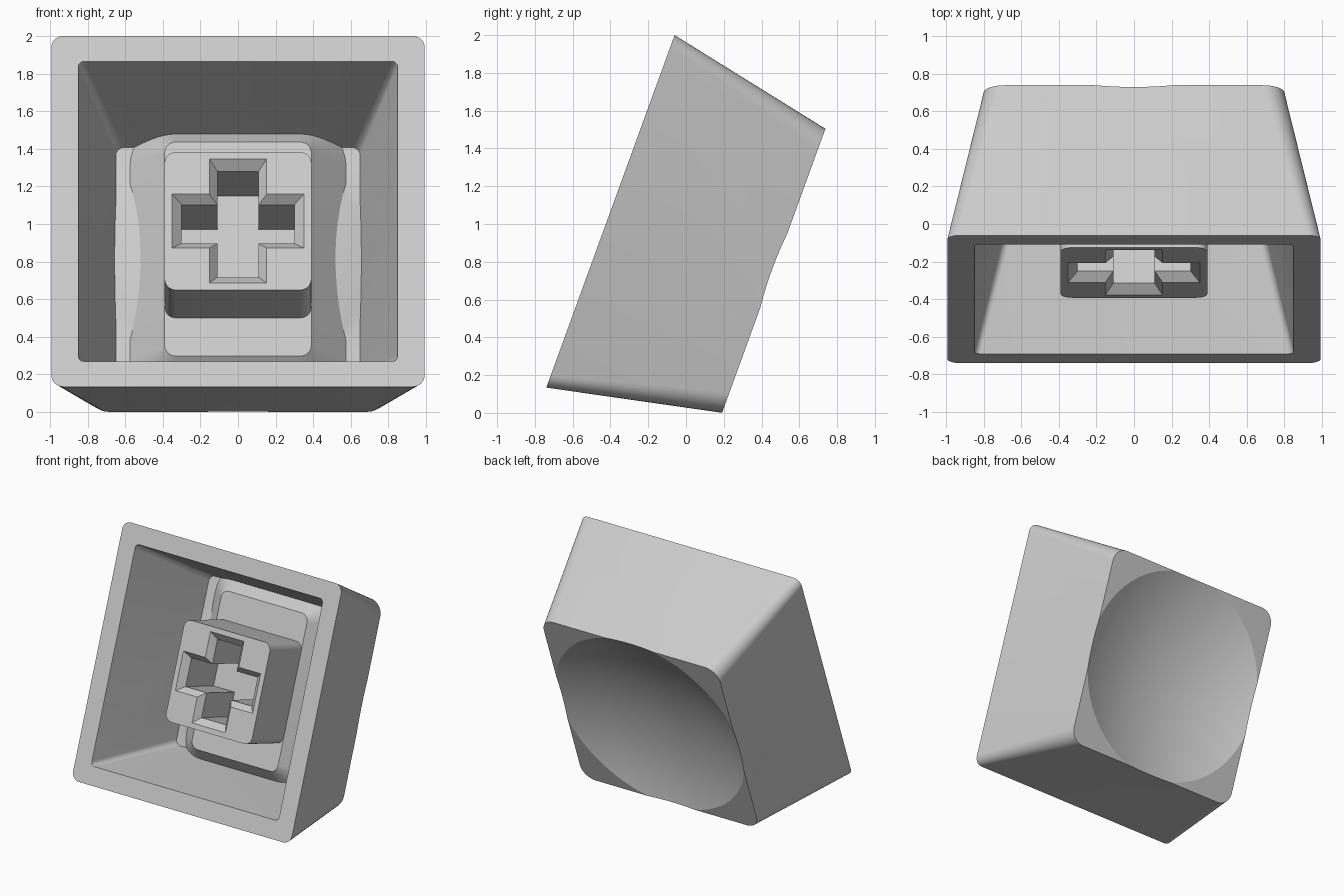
import bpy, bmesh, math

cube = bpy.data.objects.get("Cube")
if cube:
    bpy.data.objects.remove(cube)

# One plain plastic colour for every part
plastic = bpy.data.materials.new("light_grey_plastic")
plastic.use_nodes = True
colour = (0.6, 0.6, 0.6, 1)
plastic.diffuse_color = colour
plastic.node_tree.nodes["Principled BSDF"].inputs["Base Color"].default_value = colour


def rounded_rect(hx, hy, r, steps=8):
    """Outline of a rectangle with round corners, from half sizes."""
    points = []
    for quarter, (sx, sy) in enumerate([(1, 1), (-1, 1), (-1, -1), (1, -1)]):
        for i in range(steps + 1):
            a = (quarter + i / steps) * math.pi / 2
            points.append((sx * (hx - r) + r * math.cos(a), sy * (hy - r) + r * math.sin(a)))
    return points


def cross(arm, width):
    """Outline of a plus sign, from half arm length and half arm width."""
    points = [(arm, -width), (arm, width), (width, width)]
    outline = []
    for _ in range(4):
        outline += points
        points = [(-y, x) for x, y in points]
    return outline


def finish(name, bm):
    bmesh.ops.recalc_face_normals(bm, faces=bm.faces)
    mesh = bpy.data.meshes.new(name)
    bm.to_mesh(mesh)
    bm.free()
    mesh.materials.append(plastic)
    obj = bpy.data.objects.new(name, mesh)
    bpy.context.collection.objects.link(obj)
    return obj


def loft(name, levels):
    """Closed solid through (height, outline) levels."""
    bm = bmesh.new()
    rings = [[bm.verts.new((x, y, z)) for x, y in outline] for z, outline in levels]
    for low, high in zip(rings, rings[1:]):
        for i in range(len(low)):
            j = (i + 1) % len(low)
            bm.faces.new((low[i], low[j], high[j], high[i]))
    bm.faces.new(rings[0])
    bm.faces.new(rings[-1])
    return finish(name, bm)


def ball(name, radius):
    """Large sphere centred behind the dished face."""
    bm = bmesh.new()
    bmesh.ops.create_uvsphere(bm, u_segments=72, v_segments=120, radius=radius)
    bmesh.ops.translate(bm, verts=bm.verts, vec=(0, 0, -2.85))
    obj = finish(name, bm)
    obj.hide_render = True
    return obj


def cut(obj, tool):
    mod = obj.modifiers.new("cut", "BOOLEAN")
    mod.operation = "DIFFERENCE"
    mod.solver = "EXACT"
    mod.object = tool
    bpy.context.view_layer.objects.active = obj
    bpy.ops.object.modifier_apply(modifier=mod.name)


# Cutters: the finger dish, the domed ceiling, and a mid-shell trim
dish = ball("dish_cutter", 2.1)
dome = ball("dome_cutter", 2.185)
trim = ball("trim_cutter", 2.14)

# Hollow inside, with its ceiling bulging under the dish
cavity = loft("cavity_cutter", [(0.1, rounded_rect(0.875, 0.875, 0.03)),
                                (-0.79, rounded_rect(0.65, 0.65, 0.045))])
cut(cavity, dome)

# Tapered outer shell
shell = loft("shell", [(0, rounded_rect(0.993, 0.993, 0.065)),
                       (-0.92, rounded_rect(0.8, 0.8, 0.115))])
cut(shell, cavity)
cut(shell, dish)

# Flared pad on the ceiling
pad = loft("mounting_pad", [(-0.585, rounded_rect(0.39, 0.606, 0.06)),
                            (-0.79, rounded_rect(0.575, 0.791, 0.245))])
cut(pad, trim)

# Square stem with a chamfered cross-shaped socket
stem = loft("stem", [(-0.15, rounded_rect(0.39, 0.39, 0.06)),
                     (-0.6, rounded_rect(0.39, 0.39, 0.06))])
socket = loft("socket_cutter", [(-0.1, cross(0.35, 0.152)), (-0.15, cross(0.35, 0.152)),
                                (-0.2, cross(0.3, 0.11)), (-0.7, cross(0.3, 0.11))])
cut(stem, socket)

for tool in (dish, dome, trim, cavity, socket):
    bpy.data.objects.remove(tool)

# Tip the cap so its open side faces forward, and shade it
bpy.ops.object.select_all(action="DESELECT")
for part in (shell, pad, stem):
    part.rotation_euler.x = math.radians(70)
    part.location = (0, -0.4, 1.067)
    part.select_set(True)
bpy.context.view_layer.objects.active = shell
bpy.ops.object.shade_smooth_by_angle(angle=math.radians(20))
